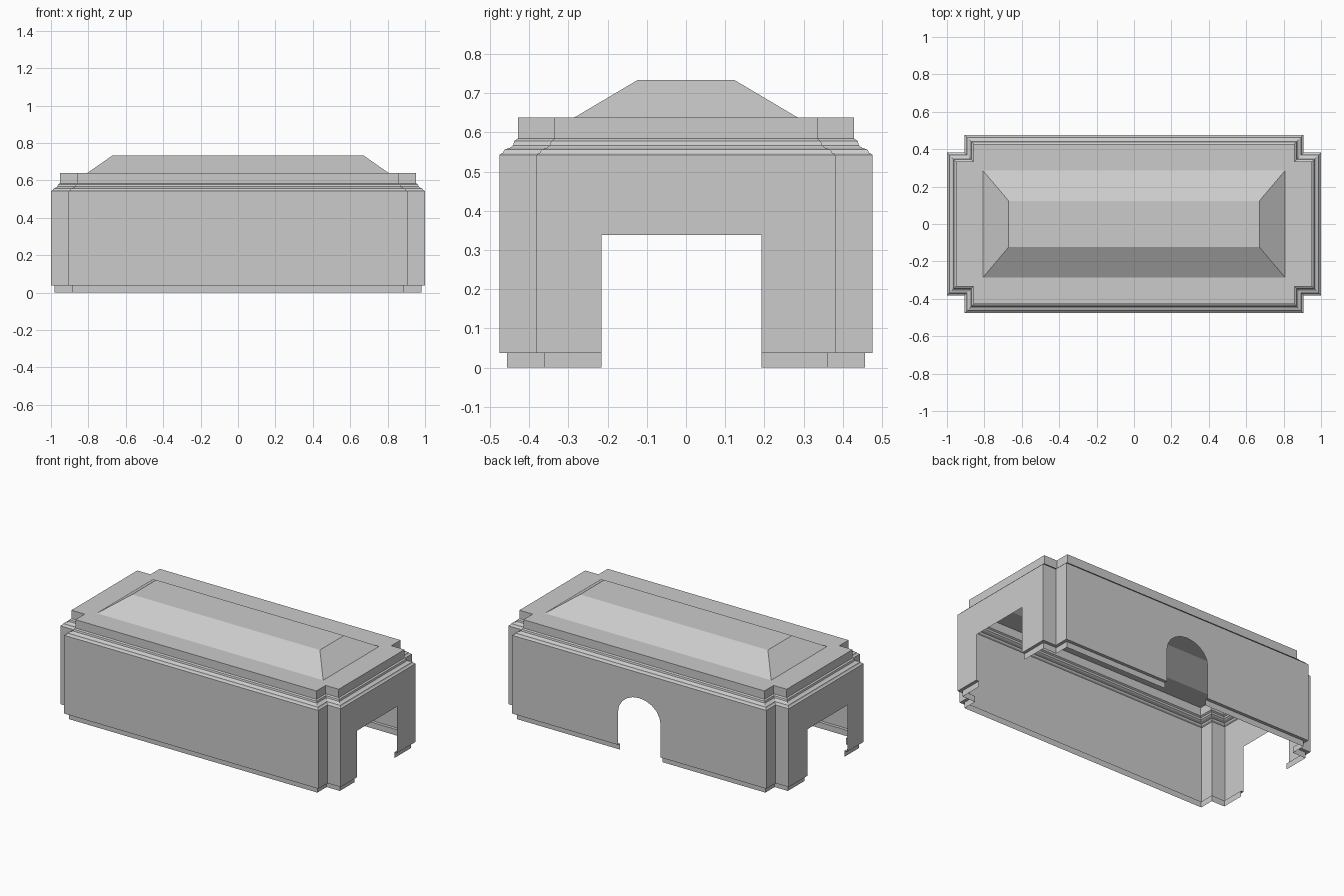
import bpy, bmesh, math
from mathutils import Vector

cube = bpy.data.objects.get("Cube")
if cube:
    bpy.data.objects.remove(cube, do_unlink=True)

stone = bpy.data.materials.new("grey_stone")
stone.use_nodes = True
GREY = (0.6, 0.6, 0.6, 1)
stone.diffuse_color = GREY
stone.node_tree.nodes["Principled BSDF"].inputs["Base Color"].default_value = GREY


def plan(offset, z):
    """Rectangle with notched corners, grown by offset, counter-clockwise."""
    x, y, nx, ny = (v + offset for v in (1.0, 0.476, 0.906, 0.382))
    quarter = [(x, ny), (nx, ny), (nx, y)]
    back = [(-a, b) for a, b in reversed(quarter)]
    half = quarter + back
    return [(a, b, z) for a, b in half + [(-a, -b) for a, b in half]]


def rectangle(x, y, z):
    """Rectangle with three coincident points per corner, to match plan()."""
    corners = [(x, y), (-x, y), (-x, -y), (x, -y)]
    return [(a, b, z) for a, b in corners for _ in range(3)]


def loft(rings, cap=False):
    bm = bmesh.new()
    loops = [[bm.verts.new(p) for p in ring] for ring in rings]
    for low, high in zip(loops, loops[1:]):
        for i in range(len(low)):
            j = (i + 1) % len(low)
            bm.faces.new((low[i], low[j], high[j], high[i]))
    if cap:
        bm.faces.new(loops[-1])
    bmesh.ops.remove_doubles(bm, verts=bm.verts[:], dist=1e-4)
    return bm


def cut_opening(bm, side, limit, planes):
    """Remove the convex region behind all planes from one side of the shell."""
    side = Vector(side)

    def side_faces():
        return [f for f in bm.faces if f.calc_center_median().dot(side) > limit]

    for co, no in planes:
        faces = side_faces()
        edges = {e for f in faces for e in f.edges}
        verts = {v for f in faces for v in f.verts}
        bmesh.ops.bisect_plane(bm, geom=list(verts) + list(edges) + faces,
                               plane_co=co, plane_no=no, dist=1e-5)
    inside = [f for f in side_faces()
              if all((f.calc_center_median() - Vector(co)).dot(Vector(no)) < 0
                     for co, no in planes)]
    bmesh.ops.delete(bm, geom=inside, context='FACES')


def finish(name, bm):
    bmesh.ops.dissolve_limit(bm, angle_limit=math.radians(1),
                             verts=bm.verts[:], edges=bm.edges[:])
    mesh = bpy.data.meshes.new(name)
    bm.to_mesh(mesh)
    bm.free()
    mesh.materials.append(stone)
    bpy.context.collection.objects.link(bpy.data.objects.new(name, mesh))


# Walls on a recessed plinth
walls = loft([plan(-0.02, 0), plan(-0.02, 0.038), plan(0, 0.038), plan(0, 0.543)])

# Square passage through both ends
passage = [((0, -0.215, 0), (0, -1, 0)), ((0, 0.192, 0), (0, 1, 0)),
           ((0, 0, 0.338), (0, 0, 1))]
for end in (-1, 1):
    cut_opening(walls, (end, 0, 0), 0.92, passage)

# Arched doorway in the back
half_width, spring, rise, steps = 0.152, 0.25, 0.13, 10
arch = [((-half_width, 0, 0), (-1, 0, 0)), ((half_width, 0, 0), (1, 0, 0))]
points = [(half_width * math.cos(math.pi * i / steps),
           spring + rise * math.sin(math.pi * i / steps)) for i in range(steps + 1)]
for (x0, z0), (x1, z1) in zip(points, points[1:]):
    arch.append(((x0, 0, z0), (z1 - z0, 0, x0 - x1)))
cut_opening(walls, (0, 1, 0), 0.44, arch)
finish("walls", walls)

# Moulded cornice and upper band
moulding = [(0, 0.543), (-0.009, 0.548), (-0.013, 0.556), (-0.027, 0.561),
            (-0.035, 0.567), (-0.038, 0.578), (-0.047, 0.584), (-0.047, 0.638)]
finish("cornice", loft([plan(o, z) for o, z in moulding]))

# Flat roof edge rising to a hipped centre
finish("roof", loft([plan(-0.047, 0.638), rectangle(0.807, 0.285, 0.638),
                     rectangle(0.67, 0.123, 0.734)], cap=True))
